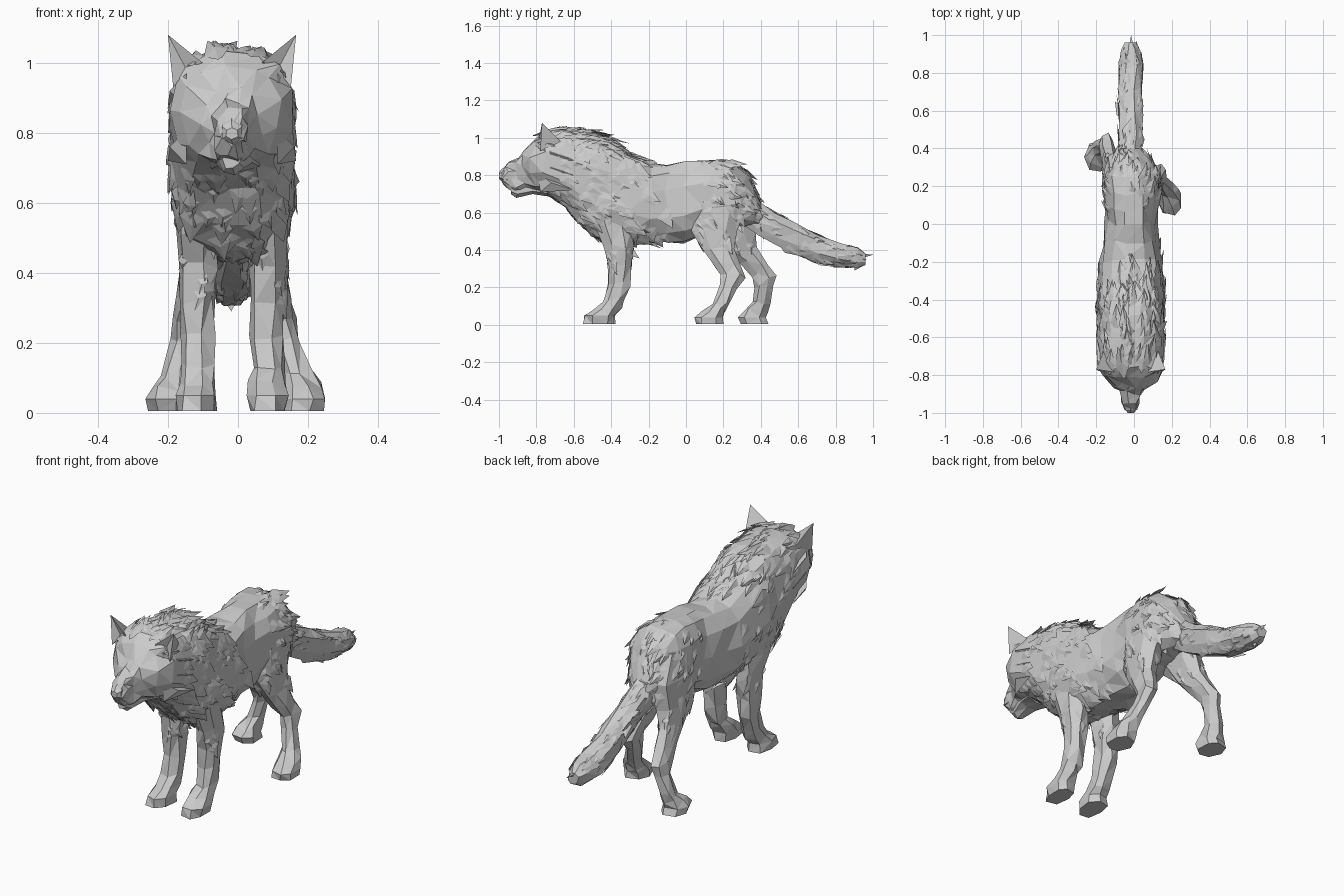
import bpy, bmesh, math, random
from mathutils import Vector

random.seed(4)
CX = -0.017  # the body sits slightly off the centre line


def finish(name, bm):
    bmesh.ops.recalc_face_normals(bm, faces=bm.faces)
    me = bpy.data.meshes.new(name)
    bm.to_mesh(me)
    bm.free()
    ob = bpy.data.objects.new(name, me)
    bpy.context.collection.objects.link(ob)
    return ob


def loft(name, rings, n, axis, jitter, power=2.0):
    """Rings are (centre, half width, half depth), lying across the y or z axis."""
    bm = bmesh.new()
    loops = []
    for m, (c, a, b) in enumerate(rings):
        loop = []
        for i in range(n):
            t = 2 * math.pi * (i + 0.5) / n
            ct, st = math.cos(t), math.sin(t)
            u = a * math.copysign(abs(ct) ** (2 / power), ct)
            v = b * math.copysign(abs(st) ** (2 / power), st)
            j = min(jitter, a * 0.25)
            u += random.uniform(-j, j)
            v += random.uniform(-j, j)
            w = random.uniform(-2 * j, 2 * j) if 0 < m < len(rings) - 2 else 0
            off = Vector((u, w, v)) if axis == 'y' else Vector((u, v, w))
            loop.append(bm.verts.new(Vector(c) + off))
        loops.append(loop)
    for p, q in zip(loops, loops[1:]):
        for i in range(n):
            k = (i + 1) % n
            bm.faces.new((p[i], p[k], q[k], q[i]))
    bm.faces.new(loops[0])
    bm.faces.new(loops[-1])
    bmesh.ops.recalc_face_normals(bm, faces=bm.faces)
    bmesh.ops.triangulate(bm, faces=bm.faces, quad_method='SHORT_EDGE')
    return finish(name, bm)


def side_rings(profile):
    """(y, top z, bottom z, half width) to rings."""
    return [((CX, y, (t + b) / 2), w, (t - b) / 2) for y, t, b, w in profile]


def tufts(name, src, count, length, width, lift, keep, flow=(0, 1, -0.6)):
    """Scatter flat fur wedges over the faces of src, lying along the flow."""
    faces = [p for p in src.data.polygons if keep(p.center, p.normal)]
    vs = src.data.vertices
    bm = bmesh.new()
    for f in random.choices(faces, [p.area for p in faces], k=count):
        a, b, c = (vs[i].co for i in f.vertices)
        r, s = random.random(), random.random()
        if r + s > 1:
            r, s = 1 - r, 1 - s
        p = a + (b - a) * r + (c - a) * s
        nrm = f.normal
        d = Vector(flow) + Vector([random.uniform(-0.35, 0.35) for _ in range(3)])
        d -= nrm * d.dot(nrm)
        if d.length < 0.1:
            continue
        d.normalize()
        side = nrm.cross(d)
        k = random.uniform(0.6, 1.3)
        p = p - nrm * 0.008
        w = side * width * k
        q = [bm.verts.new(x) for x in (
            p - d * length * 0.4 * k, p - w + nrm * 0.008, p + w + nrm * 0.008,
            p + d * length * 0.15 * k + nrm * (lift * 0.8 + 0.008),
            p + d * length * 0.6 * k + nrm * (lift * k + 0.006))]
        for i in ((0, 1, 3), (0, 3, 2), (1, 4, 3), (2, 3, 4), (0, 2, 4), (0, 4, 1)):
            bm.faces.new([q[m] for m in i])
    return finish(name, bm)


# Head, neck and torso in one skin
body = loft("body", side_rings([
    (-0.985, 0.825, 0.765, 0.028), (-0.95, 0.865, 0.725, 0.045),
    (-0.90, 0.895, 0.71, 0.055), (-0.86, 0.935, 0.715, 0.08),
    (-0.82, 0.99, 0.71, 0.14), (-0.765, 1.035, 0.70, 0.17),
    (-0.66, 1.04, 0.63, 0.172), (-0.57, 1.04, 0.53, 0.175),
    (-0.48, 1.025, 0.455, 0.177), (-0.40, 0.99, 0.43, 0.177),
    (-0.30, 0.92, 0.43, 0.174), (-0.20, 0.86, 0.43, 0.162),
    (-0.10, 0.865, 0.435, 0.147), (0.0, 0.88, 0.44, 0.138),
    (0.08, 0.885, 0.48, 0.14), (0.17, 0.89, 0.51, 0.15),
    (0.25, 0.875, 0.53, 0.145), (0.31, 0.81, 0.53, 0.125),
    (0.36, 0.74, 0.52, 0.09), (0.40, 0.66, 0.52, 0.055)]), 13, 'y', 0.010, 2.5)

# Lower jaw and nose
loft("lower_jaw", side_rings([
    (-0.935, 0.75, 0.695, 0.024), (-0.90, 0.76, 0.68, 0.04),
    (-0.82, 0.76, 0.695, 0.062), (-0.74, 0.76, 0.685, 0.09)]), 7, 'y', 0.004)
loft("nose", side_rings([
    (-1.0, 0.815, 0.78, 0.018), (-0.985, 0.835, 0.765, 0.032),
    (-0.95, 0.86, 0.77, 0.032)]), 6, 'y', 0.002)

# Tail
tail = loft("tail", side_rings([
    (0.28, 0.78, 0.55, 0.05), (0.38, 0.685, 0.475, 0.058),
    (0.49, 0.605, 0.415, 0.06), (0.60, 0.55, 0.36, 0.062),
    (0.72, 0.49, 0.32, 0.065), (0.83, 0.445, 0.30, 0.063),
    (0.92, 0.41, 0.30, 0.056), (0.96, 0.385, 0.325, 0.03)]), 8, 'y', 0.01)

for s, label in ((-1, "left"), (1, "right")):
    # Ears: broad folded triangles
    bm = bmesh.new()
    pts = [(0.085, -0.785, 1.0), (0.168, -0.78, 0.93), (0.13, -0.76, 0.98),
           (0.14, -0.66, 0.97), (0.183, -0.77, 1.08)]
    v = [bm.verts.new((CX + s * x, y, z)) for x, y, z in pts]
    for i in ((0, 2, 4), (2, 1, 4), (1, 3, 4), (3, 0, 4), (0, 3, 2), (2, 3, 1)):
        bm.faces.new([v[k] for k in i])
    finish(label + "_ear", bm)

    # Cheek ruff, sweeping back from the face
    bm = bmesh.new()
    for z in (0.92, 0.84, 0.76):
        q = [bm.verts.new((CX + s * x, y, z + dz)) for x, y, dz in (
            (0.13, -0.79, 0.05), (0.13, -0.78, -0.05), (0.178, -0.72, 0.0), (0.183, -0.60, -0.04))]
        for i in ((0, 1, 2), (0, 2, 3), (2, 1, 3), (0, 3, 1)):
            bm.faces.new([q[k] for k in i])
    finish(label + "_cheek_ruff", bm)

# Front legs
front = [(-0.40, 0.66, 0.06, 0.12), (-0.385, 0.52, 0.06, 0.10),
         (-0.36, 0.42, 0.058, 0.075), (-0.355, 0.32, 0.052, 0.062),
         (-0.36, 0.22, 0.05, 0.06), (-0.385, 0.13, 0.047, 0.055),
         (-0.42, 0.09, 0.05, 0.072), (-0.462, 0.05, 0.056, 0.085),
         (-0.465, 0.005, 0.056, 0.083)]
front_legs = [loft(label + "_front_leg", [((x, y, z), a, b) for y, z, a, b in front],
                   7, 'z', 0.008, 2.4)
              for x, label in ((-0.116, "left"), (0.086, "right"))]

# Hind legs: the left one is stretched further back
hind = [(0.07, 0.19, 0.78, 0.06, 0.11), (0.08, 0.17, 0.64, 0.07, 0.155),
        (0.09, 0.15, 0.51, 0.06, 0.13), (0.107, 0.17, 0.41, 0.046, 0.09),
        (0.122, 0.215, 0.33, 0.04, 0.078), (0.138, 0.25, 0.265, 0.037, 0.068),
        (0.15, 0.23, 0.20, 0.036, 0.048), (0.175, 0.19, 0.11, 0.042, 0.048),
        (0.188, 0.15, 0.075, 0.054, 0.065), (0.193, 0.125, 0.04, 0.064, 0.078),
        (0.193, 0.125, 0.005, 0.062, 0.075)]
hind_legs = []
for s, shift, label in ((-1, 0.24, "left"), (1, 0.0, "right")):
    rings = [((s * x + CX * min(z, 0.4) * 2, y + shift * max(0, 1 - z / 0.85), z), a, b)
             for x, y, z, a, b in hind]
    hind_legs.append(loft(label + "_hind_leg", rings, 7, 'z', 0.007, 2.3))

# Fur: mane, chest, flanks, rump and tail
tufts("mane", body, 75, 0.14, 0.03, 0.018,
      lambda c, n: -0.74 < c.y < -0.22 and n.z > 0.45, (0, 1, -0.15))
tufts("shoulder_fur", body, 120, 0.13, 0.035, 0.01,
      lambda c, n: -0.70 < c.y < -0.22 and n.z < 0.5 and c.z > 0.45)
tufts("chest_fur", body, 40, 0.12, 0.035, 0.01,
      lambda c, n: -0.72 < c.y < -0.1 and c.z < 0.68 and n.z < 0, (0, 0.6, -0.8))
tufts("rump_fur", body, 65, 0.12, 0.028, 0.014,
      lambda c, n: c.y > 0.06 and n.z > -0.4)
for leg in hind_legs:
    tufts(leg.name + "_fur", leg, 30, 0.11, 0.026, 0.01,
          lambda c, n: c.z > 0.42 and abs(n.z) < 0.8, (0, 0.6, -1))
for leg in front_legs:
    tufts(leg.name + "_fur", leg, 12, 0.10, 0.022, 0.008,
          lambda c, n: 0.3 < c.z < 0.55, (0, 0.7, -1))
tufts("tail_fur", tail, 60, 0.12, 0.024, 0.007,
      lambda c, n: c.y < 0.93 and abs(n.y) < 0.9, (0, 1, -0.35))

# Ragged tail tip
bm = bmesh.new()
for x, z, y in ((-0.05, 0.37, 0.96), (-0.015, 0.375, 1.0), (0.015, 0.35, 0.97), (-0.02, 0.32, 0.955)):
    base = Vector((CX + (x - CX) * 0.7, 0.90, z))
    q = [bm.verts.new(base + Vector(o)) for o in ((-0.02, 0, 0), (0.02, 0, 0.01), (0, 0, -0.03))]
    tip = bm.verts.new((x, y, z))
    for i in range(3):
        bm.faces.new((q[i], q[(i + 1) % 3], tip))
    bm.faces.new(q)
finish("tail_tip_fur", bm)
